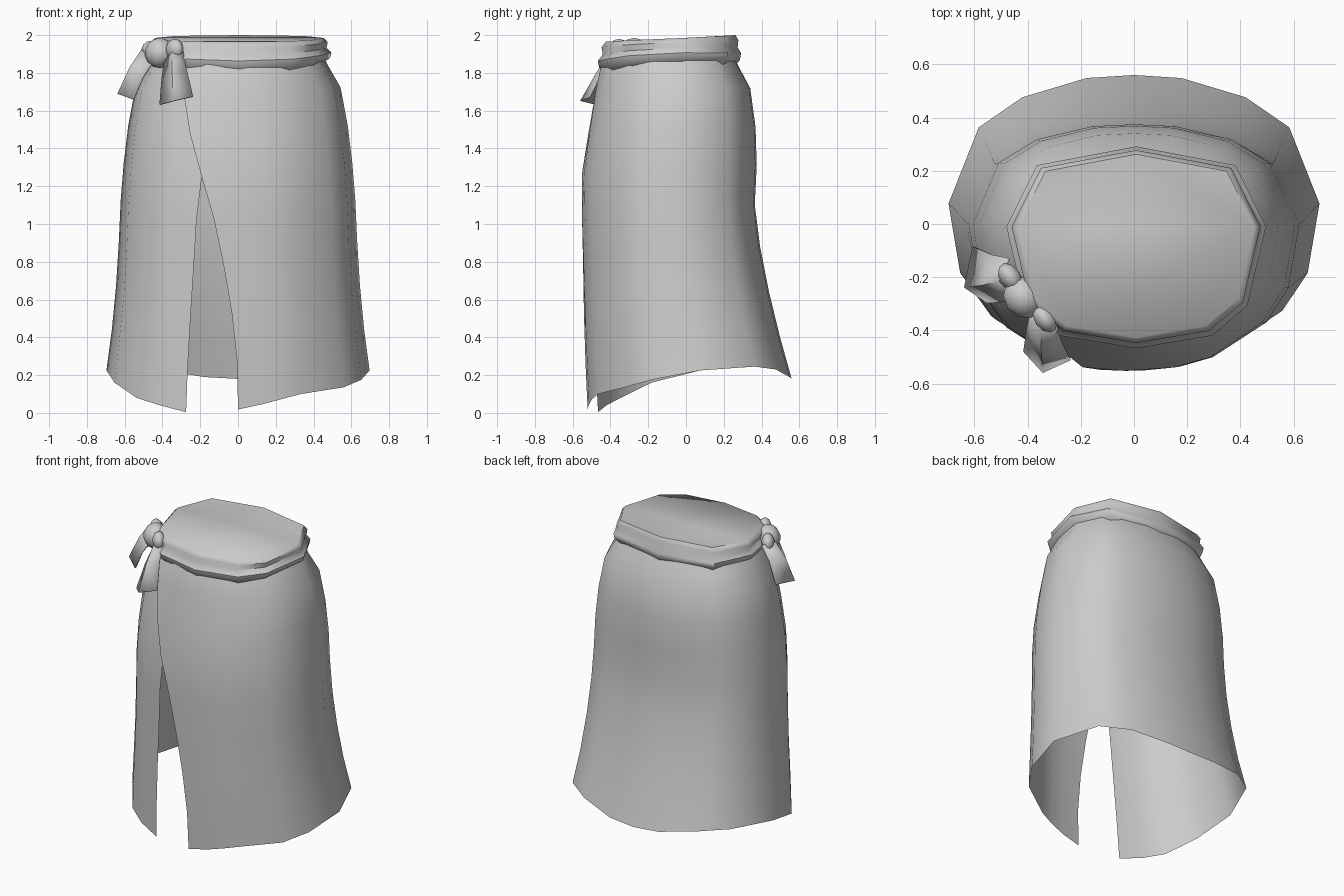
import bpy
import math
from mathutils import Vector, Matrix

cube = bpy.data.objects.get("Cube")
if cube:
    bpy.data.objects.remove(cube, do_unlink=True)

cloth = bpy.data.materials.new("grey_cloth")
cloth.use_nodes = True
GREY = (0.6, 0.6, 0.6, 1)
cloth.diffuse_color = GREY
cloth.node_tree.nodes["Principled BSDF"].inputs["Base Color"].default_value = GREY


def add_object(name, verts, faces, angle=45):
    mesh = bpy.data.meshes.new(name)
    mesh.from_pydata(verts, [], faces)
    mesh.materials.append(cloth)
    obj = bpy.data.objects.new(name, mesh)
    bpy.context.collection.objects.link(obj)
    bpy.ops.object.select_all(action='DESELECT')
    obj.select_set(True)
    bpy.context.view_layer.objects.active = obj
    bpy.ops.object.shade_smooth_by_angle(angle=math.radians(angle))
    return obj


def grid_faces(rows, cols, closed=False):
    span = cols if closed else cols - 1
    return [(r * cols + c, r * cols + (c + 1) % cols,
             (r + 1) * cols + (c + 1) % cols, (r + 1) * cols + c)
            for r in range(rows - 1) for c in range(span)]


def lookup(table, z):
    """Linear interpolation of the rows of a table keyed by height."""
    if z <= table[0][0]:
        return table[0][1:]
    for low, high in zip(table, table[1:]):
        if z <= high[0]:
            t = (z - low[0]) / (high[0] - low[0])
            return [a + (b - a) * t for a, b in zip(low[1:], high[1:])]
    return table[-1][1:]


def oval(phi, half_width, front, back, mid, power):
    """Point on a rounded oval with separate front and back depth."""
    c, s = math.cos(phi), math.sin(phi)
    x = math.copysign(abs(c) ** power, c) * half_width
    depth = abs(s) ** power
    return x, mid + depth * ((back - mid) if s > 0 else (front - mid))


# Skirt sections: height, half width, front y, back y, y of the widest point
SECTIONS = [
    (0.0, 0.71, -0.51, 0.60, 0.09), (0.2, 0.70, -0.52, 0.555, 0.08),
    (0.5, 0.66, -0.53, 0.47, 0.04), (0.8, 0.635, -0.537, 0.405, 0.01),
    (1.07, 0.625, -0.545, 0.362, 0.0), (1.28, 0.61, -0.545, 0.375, 0.0),
    (1.5, 0.585, -0.51, 0.37, 0.0), (1.72, 0.545, -0.475, 0.34, 0.0),
    (1.85, 0.47, -0.445, 0.27, 0.0), (1.9, 0.445, -0.42, 0.25, 0.0)]
# Slit edges: height, x of the overlapping edge, x of the edge beneath
SLIT = [(0.0, 0.0, -0.275), (0.35, -0.005, -0.262), (0.7, -0.06, -0.238),
        (1.0, -0.12, -0.222), (1.26, -0.195, -0.19), (1.45, -0.25, -0.16),
        (1.9, -0.32, -0.13)]
# Columns round the body: angle in degrees, hem height
COLUMNS = [(-65, 0.10), (-40, 0.135), (-23, 0.175), (0, 0.225), (35, 0.245),
           (56, 0.23), (78, 0.19), (90, 0.18), (102, 0.19), (124, 0.23),
           (145, 0.245), (180, 0.225), (203, 0.16), (223, 0.08)]
POWER = 0.87
TOP = 1.89


def slit_angle(z, side):
    x = lookup(SLIT, z)[side] / lookup(SECTIONS, z)[0]
    c = math.copysign(abs(x) ** (1 / POWER), x)
    angle = -math.degrees(math.acos(c))
    return angle if side == 0 else angle + 360


def column_list():
    """Each column: (angle function of height, hem height, outward shift)."""
    cols = []
    for k in range(3):
        f = k / 3
        cols.append((lambda z, f=f: slit_angle(z, 0) * (1 - f) + COLUMNS[0][0] * f,
                     0.018 + 0.085 * f, 0.01 * (1 - f)))
    for deg, hem in COLUMNS:
        cols.append((lambda z, d=deg: d, hem, 0.0))
    last, last_hem = COLUMNS[-1]
    for f in (0.5, 1):
        cols.append((lambda z, f=f: last * (1 - f) + slit_angle(z, 1) * f,
                     last_hem * (1 - f) + 0.004 * f, -0.014 * f))
    return cols


# Wrapped skirt: one open sheet that overlaps itself above the slit
columns = column_list()
row_steps = [0, 0.13, 0.27, 0.41, 0.54, 0.66, 0.78, 0.9, 0.97, 1]
verts = []
for t in row_steps:
    for angle, hem, shift in columns:
        z = hem + (TOP - hem) * t
        x, y = oval(math.radians(angle(z)), *lookup(SECTIONS, z), POWER)
        verts.append((x, y - shift, z))
add_object("wrap_skirt", verts, grid_faces(len(row_steps), len(columns)), 60)

# Waistband: two soft rolls closed by a flat top
band_angles = [-90, -60, -35, 0, 45, 90, 135, 180, 215, 240]
rolls = [(0, 0.0), (0.17, 0.022), (0.4, 0.016), (0.6, 0.042), (0.82, 0.034), (1, 0.0)]
verts = []
for t, bulge in reversed(rolls):
    for deg in band_angles:
        phi = math.radians(deg)
        s = math.sin(phi)
        x, y = oval(phi, 0.445 + bulge, -0.425 - bulge, 0.262 + bulge * 0.7, -0.01, 0.77)
        high = 1.985 + (0.015 if s > 0 else 0.02) * s
        low = 1.855 - 0.06 * max(0, -s) ** 2 - 0.015 * max(0, s)
        verts.append((x + 0.008, y, high + (low - high) * t))
count = len(band_angles)
faces = grid_faces(len(rolls), count, closed=True)
faces.append(tuple(range(len(verts) - count, len(verts))))
add_object("waistband", verts, faces, 50)


# Knot: a squashed ball along the band with a gathered lobe at each end
def blob(name, center, radii):
    bpy.ops.mesh.primitive_uv_sphere_add(segments=10, ring_count=7, radius=1)
    obj = bpy.context.object
    obj.name = name
    turn = Matrix.Rotation(math.radians(-55), 4, 'Z')
    obj.data.transform(Matrix.Translation(center) @ turn @ Matrix.Diagonal((*radii, 1)))
    obj.data.materials.append(cloth)
    bpy.ops.object.shade_smooth_by_angle(angle=math.radians(60))


blob("knot", (-0.415, -0.275, 1.905), (0.085, 0.075, 0.08))
blob("knot_front_lobe", (-0.335, -0.355, 1.925), (0.06, 0.04, 0.055))
blob("knot_side_lobe", (-0.465, -0.2, 1.915), (0.06, 0.04, 0.055))


# Sash tails: folded strips that flare away from the knot
def tail(name, top, bottom, outward):
    verts = []
    for t in (0, 0.4, 1):
        for k in range(3):
            p = Vector(top[k]).lerp(Vector(bottom[k]), t)
            verts.append(p + Vector(outward) * math.sin(math.pi * t) * 0.012)
    obj = add_object(name, verts, grid_faces(3, 3), 40)
    thick = obj.modifiers.new("thickness", 'SOLIDIFY')
    thick.thickness = 0.008


tail("front_tail",
     [(-0.385, -0.33, 1.86), (-0.345, -0.385, 1.91), (-0.295, -0.36, 1.93)],
     [(-0.41, -0.475, 1.63), (-0.34, -0.553, 1.65), (-0.24, -0.505, 1.672)],
     (-0.3, -1, 0))
tail("side_tail",
     [(-0.465, -0.13, 1.92), (-0.505, -0.215, 1.92), (-0.45, -0.28, 1.85)],
     [(-0.6, -0.085, 1.71), (-0.632, -0.235, 1.687), (-0.55, -0.29, 1.657)],
     (-1, -0.4, 0))
